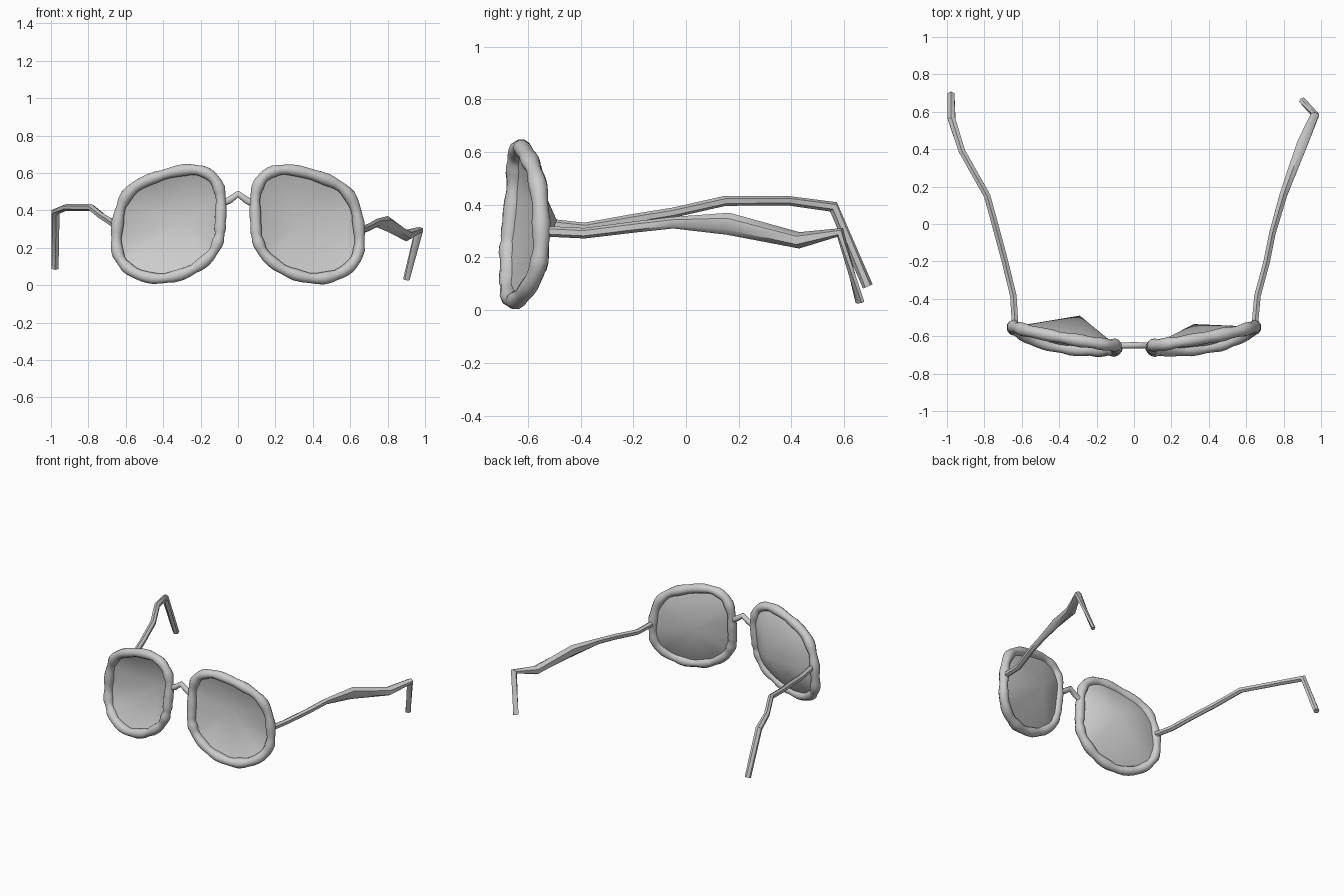
import bpy, bmesh, math, random
from mathutils import Vector

random.seed(4)
cube = bpy.data.objects.get("Cube")
if cube:
    bpy.data.objects.remove(cube)

grey = bpy.data.materials.new("light grey")
grey.use_nodes = True
colour = (0.6, 0.6, 0.6, 1)
grey.diffuse_color = colour
grey.node_tree.nodes["Principled BSDF"].inputs["Base Color"].default_value = colour


def finish(bm, name, angle):
    bmesh.ops.recalc_face_normals(bm, faces=bm.faces)
    mesh = bpy.data.meshes.new(name)
    bm.to_mesh(mesh)
    bm.free()
    mesh.materials.append(grey)
    obj = bpy.data.objects.new(name, mesh)
    bpy.context.collection.objects.link(obj)
    bpy.ops.object.select_all(action="DESELECT")
    obj.select_set(True)
    bpy.context.view_layer.objects.active = obj
    bpy.ops.object.shade_smooth_by_angle(angle=math.radians(angle))


def sweep(name, path, radii, ref, sides=8, closed=False, angle=50):
    """Tube along a path; each radius is (across, along ref)."""
    bm = bmesh.new()
    n = len(path)
    rings = []
    for i, p in enumerate(path):
        before = path[i - 1] if closed or i else p
        after = path[(i + 1) % n] if closed or i < n - 1 else p
        t = (p - before).normalized() + (after - p).normalized()
        t.normalize()
        side = t.cross(ref).normalized()
        up = side.cross(t)
        a, b = radii[i]
        ring = []
        for k in range(sides):
            w = math.tau * (k + 0.5) / sides
            ring.append(bm.verts.new(p + side * a * math.cos(w) + up * b * math.sin(w)))
        rings.append(ring)
    for i in range(n if closed else n - 1):
        r, s = rings[i], rings[(i + 1) % n]
        for k in range(sides):
            j = (k + 1) % sides
            bm.faces.new((r[k], r[j], s[j], s[k]))
    if not closed:
        bm.faces.new(rings[0])
        bm.faces.new(rings[-1])
    finish(bm, name, angle)


def smooth_loop(points, steps):
    """Closed Catmull-Rom curve through the points."""
    out, n = [], len(points)
    for i in range(n):
        a, b, c, d = (points[(i + k) % n] for k in (-1, 0, 1, 2))
        for s in range(steps):
            t = s / steps
            out.append(0.5 * (2 * b + (c - a) * t + (2 * a - 5 * b + 4 * c - d) * t ** 2
                              + (3 * b - a - 3 * c + d) * t ** 3))
    return out


# Rim outline, nose side first, over the top
outline = [Vector(p) for p in (
    (0.095, -0.665, 0.33), (0.095, -0.65, 0.49), (0.145, -0.645, 0.585),
    (0.25, -0.63, 0.618), (0.40, -0.605, 0.59), (0.55, -0.575, 0.525),
    (0.625, -0.555, 0.42), (0.65, -0.55, 0.25), (0.63, -0.57, 0.14),
    (0.55, -0.615, 0.065), (0.42, -0.655, 0.035), (0.27, -0.675, 0.07),
    (0.155, -0.675, 0.15), (0.105, -0.675, 0.24))]

for label, sign, apex in (("left", 1, (0.32, -0.535, 0.34)),
                          ("right", -1, (-0.29, -0.49, 0.34))):
    path = smooth_loop([Vector((p.x * sign, p.y, p.z)) for p in outline], 4)
    # Lumpy rim
    radii = []
    for i, p in enumerate(path):
        r = 0.031 + 0.003 * math.sin(i * 1.5) + random.uniform(-0.002, 0.002)
        radii.append((r, r * 1.05))
    sweep(label + "_rim", path, radii, Vector((0, 1, 0)), 10, True, 70)
    # Dished lens, fanned from a point behind the rim
    bm = bmesh.new()
    edge = [bm.verts.new(p) for p in path]
    hub = bm.verts.new(apex)
    for i, v in enumerate(edge):
        bm.faces.new((v, edge[(i + 1) % len(edge)], hub))
    finish(bm, label + "_lens", 60)

# Bridge
bridge = [Vector(p) for p in ((-0.09, -0.65, 0.435), (-0.045, -0.65, 0.455), (0, -0.648, 0.487),
                              (0.045, -0.65, 0.455), (0.09, -0.65, 0.43))]
sweep("bridge", bridge, [(0.018, 0.02)] * 5, Vector((0, 0, 1)))

# Temples: position, then half width and half height
temples = {
    "left_temple": (
        (0.645, -0.55, 0.30, 0.02, 0.02), (0.66, -0.385, 0.292, 0.02, 0.02),
        (0.71, -0.2, 0.315, 0.02, 0.021), (0.74, -0.05, 0.332, 0.02, 0.022),
        (0.80, 0.16, 0.328, 0.024, 0.042), (0.90, 0.43, 0.265, 0.034, 0.031),
        (0.968, 0.585, 0.295, 0.025, 0.02), (0.90, 0.66, 0.03, 0.02, 0.014)),
    "right_temple": (
        (-0.635, -0.55, 0.33, 0.02, 0.02), (-0.645, -0.385, 0.312, 0.02, 0.02),
        (-0.69, -0.2, 0.345, 0.02, 0.02), (-0.73, -0.05, 0.37, 0.02, 0.019),
        (-0.785, 0.15, 0.415, 0.02, 0.019), (-0.92, 0.39, 0.415, 0.02, 0.018),
        (-0.975, 0.56, 0.392, 0.023, 0.022), (-0.978, 0.69, 0.09, 0.021, 0.02)),
}
for name, rows in temples.items():
    sweep(name, [Vector(r[:3]) for r in rows], [r[3:] for r in rows], Vector((0, 0, 1)), 6)
